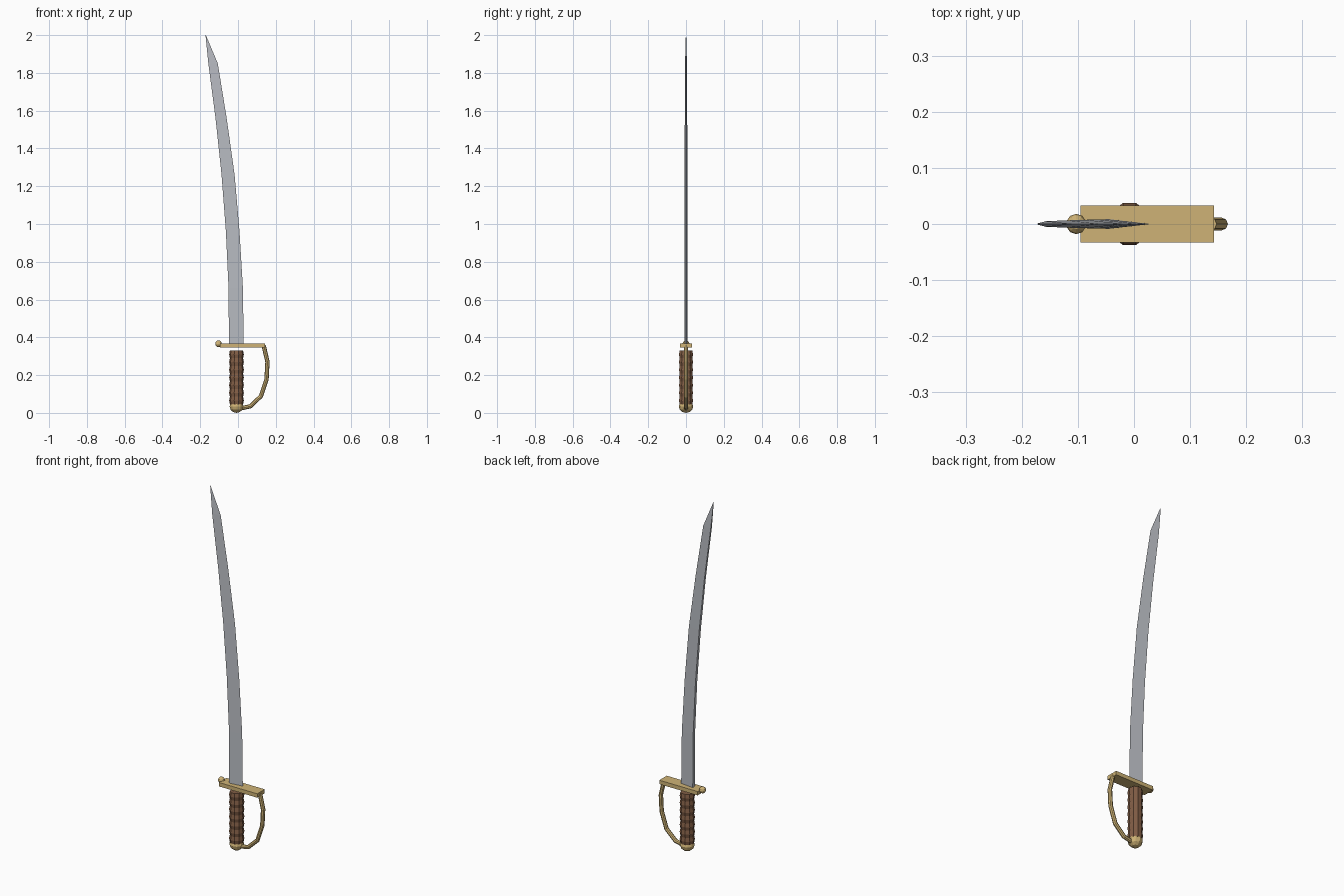
import bpy, bmesh, math

if "Cube" in bpy.data.objects:
    bpy.data.objects.remove(bpy.data.objects["Cube"])


def material(name, color):
    m = bpy.data.materials.new(name)
    m.diffuse_color = (*color, 1)
    m.use_nodes = True
    m.node_tree.nodes["Principled BSDF"].inputs["Base Color"].default_value = m.diffuse_color
    return m


STEEL = material("steel", (0.50, 0.52, 0.56))
BRASS = material("brass", (0.62, 0.45, 0.18))
LEATHER = material("leather", (0.22, 0.11, 0.06))
AXIS_X = -0.008


def skin_rings(name, rings, mat):
    """Bridge equal-sized vertex rings and cap both ends."""
    bm = bmesh.new()
    loops = [[bm.verts.new(p) for p in ring] for ring in rings]
    n = len(loops[0])
    for a, b in zip(loops, loops[1:]):
        for i in range(n):
            j = (i + 1) % n
            bm.faces.new((a[i], a[j], b[j], b[i]))
    bm.faces.new(loops[0])
    bm.faces.new(loops[-1])
    bmesh.ops.remove_doubles(bm, verts=bm.verts, dist=1e-5)
    bmesh.ops.recalc_face_normals(bm, faces=bm.faces)
    me = bpy.data.meshes.new(name)
    bm.to_mesh(me)
    bm.free()
    me.materials.append(mat)
    ob = bpy.data.objects.new(name, me)
    bpy.context.collection.objects.link(ob)
    return ob


def ball(name, loc, scale, mat):
    bpy.ops.mesh.primitive_uv_sphere_add(segments=10, ring_count=6, radius=1, location=loc)
    ob = bpy.context.object
    ob.name = name
    ob.scale = scale
    ob.data.materials.append(mat)


# Curved wedge blade: z, spine x, edge x, half thickness of the spine
sections = [(0.36, -0.048, 0.030, 0.009), (0.66, -0.050, 0.026, 0.0085),
            (0.96, -0.064, 0.008, 0.008), (1.26, -0.087, -0.018, 0.0075),
            (1.56, -0.119, -0.060, 0.0065), (1.85, -0.157, -0.107, 0.005),
            (2.00, -0.172, -0.170, 0.001)]
skin_rings("blade", [[(s, -t, z), (e, 0, z), (s, t, z)] for z, s, e, t in sections], STEEL)

# Ribbed ten-sided grip
RIBS, Z0, Z1 = 7, 0.045, 0.33
step = (Z1 - Z0) / (2 * RIBS)
rings = []
for k in range(2 * RIBS + 1):
    r = 0.039 if k % 2 else 0.035
    rings.append([(AXIS_X + r * math.cos(i * math.tau / 10), r * math.sin(i * math.tau / 10),
                   Z0 + k * step) for i in range(10)])
skin_rings("grip", rings, LEATHER)

# Flat crossguard
bpy.ops.mesh.primitive_cube_add(size=1, location=(0.024, 0, 0.356))
guard = bpy.context.object
guard.name = "crossguard"
guard.scale = (0.238, 0.066, 0.022)
guard.data.materials.append(BRASS)

# Pommel and guard finial
ball("pommel", (AXIS_X, 0, 0.034), (0.038, 0.038, 0.034), BRASS)
ball("guard_finial", (-0.103, 0, 0.366), (0.018, 0.018, 0.018), BRASS)

# Knuckle bow: round bar swept from guard to pommel
path = [(0.136, 0.356), (0.156, 0.270), (0.151, 0.178), (0.121, 0.088),
        (0.065, 0.035), (0.005, 0.022)]
cu = bpy.data.curves.new("knuckle_bow", 'CURVE')
cu.dimensions = '3D'
cu.bevel_depth = 0.0115
cu.bevel_resolution = 2
cu.use_fill_caps = True
sp = cu.splines.new('POLY')
sp.points.add(len(path) - 1)
for pt, (x, z) in zip(sp.points, path):
    pt.co = (x, 0, z, 1)
sp.use_smooth = False
cu.materials.append(BRASS)
bpy.context.collection.objects.link(bpy.data.objects.new("knuckle_bow", cu))
